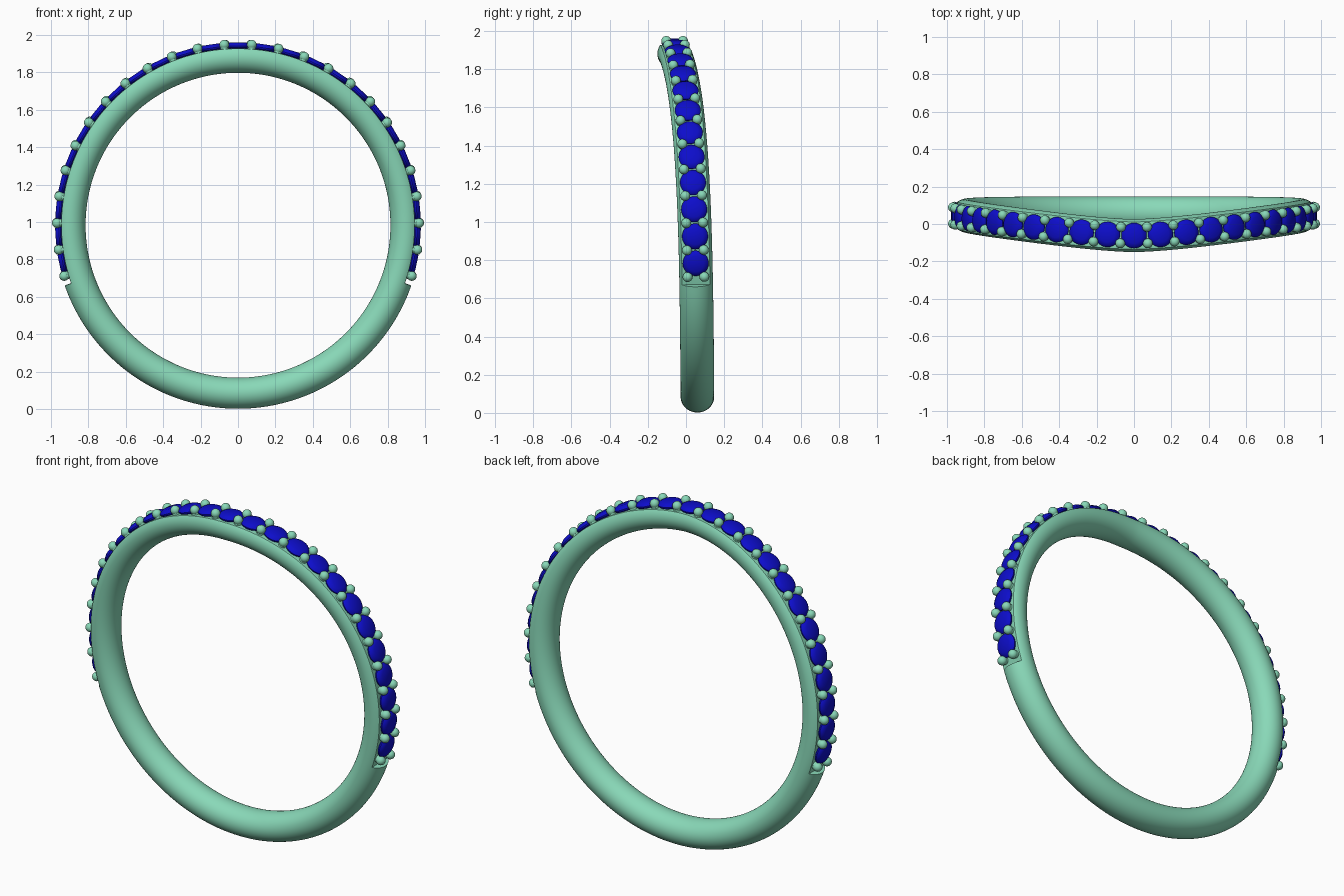
import bpy, bmesh
from math import sin, cos, pi, exp, radians, degrees
from mathutils import Vector, Matrix

if "Cube" in bpy.data.objects:
    bpy.data.objects.remove(bpy.data.objects["Cube"])

CZ, R = 0.983, 0.898          # ring centre height, tube centre radius
RAD, HALF_W = 0.083, 0.088    # tube half thickness and half width
SEAT = 0.945                  # radius of the flat stone channel
END = 109.2                   # channel end, degrees from the top
STEP = 8.5                    # stone spacing in degrees
SIDES = 64


def material(name, rgb):
    m = bpy.data.materials.new(name)
    m.diffuse_color = (*rgb, 1)
    m.use_nodes = True
    m.node_tree.nodes["Principled BSDF"].inputs["Base Color"].default_value = m.diffuse_color
    return m


metal = material("green_metal", (0.25, 0.69, 0.48))
blue = material("blue_stone", (0.004, 0.004, 0.6))


def path(deg, r):
    # circle whose top sweeps forward in a soft wave
    a = radians(deg)
    y = 0.06 - 0.122 * exp(-(abs(deg) / 55.3) ** 1.55)
    return Vector((r * sin(a), y, CZ + r * cos(a)))


def frame(deg, r):
    # local x along the ring, y across, z outward
    a = radians(deg)
    out = Vector((sin(a), 0, cos(a)))
    along = (path(deg + 0.5, r) - path(deg - 0.5, r)).normalized()
    across = out.cross(along)
    m = Matrix((along, across, out)).transposed().to_4x4()
    m.translation = path(deg, r)
    return m


def finish(bm, name, mat, angle):
    bmesh.ops.remove_doubles(bm, verts=bm.verts, dist=1e-5)
    bmesh.ops.recalc_face_normals(bm, faces=bm.faces)
    me = bpy.data.meshes.new(name)
    bm.to_mesh(me)
    bm.free()
    me.materials.append(mat)
    ob = bpy.data.objects.new(name, me)
    bpy.context.collection.objects.link(ob)
    bpy.ops.object.select_all(action='DESELECT')
    ob.select_set(True)
    bpy.context.view_layer.objects.active = ob
    bpy.ops.object.shade_smooth_by_angle(angle=radians(angle))
    return ob


def bridge(bm, a, b):
    n = len(a)
    for i in range(n):
        bm.faces.new((a[i], a[(i + 1) % n], b[(i + 1) % n], b[i]))


# Band: round tube, flattened on the outside along the stone channel
bm = bmesh.new()
N = 160
stations = [(-END + 2 * END * i / N, True) for i in range(N + 1)]
M = 72
for i in range(M + 1):
    d = END + (360 - 2 * END) * i / M
    stations.append((d if d <= 180 else d - 360, False))
rings = []
for deg, cut in stations:
    m = frame(deg, R)
    ring = []
    for i in range(SIDES):
        t = 2 * pi * i / SIDES
        h = RAD * cos(t)
        if cut:
            h = min(h, SEAT - R)
        ring.append(bm.verts.new(m @ Vector((0, HALF_W * sin(t), h))))
    rings.append(ring)
for i in range(len(rings)):
    bridge(bm, rings[i - 1], rings[i])
bmesh.ops.dissolve_degenerate(bm, dist=1e-5, edges=bm.edges)
finish(bm, "band", metal, 30)

# Stones: lathed round cut with a low crown and a table
bm = bmesh.new()
profile = [(0.03, -0.035), (0.066, -0.004), (0.068, 0.004), (0.06, 0.014), (0.042, 0.023)]
for k in range(-12, 13):
    m = frame(k * STEP, 0.954)
    loops = [[bm.verts.new(m @ Vector((r * cos(2 * pi * i / 24), r * sin(2 * pi * i / 24), z)))
              for i in range(24)] for r, z in profile]
    for a, b in zip(loops, loops[1:]):
        bridge(bm, a, b)
    bm.faces.new(loops[0])
    bm.faces.new(loops[-1])
finish(bm, "stones", blue, 35)

# Prongs: pairs of short posts with ball tips between the stones
bm = bmesh.new()
for k in range(-13, 13):
    m = frame((k + 0.5) * STEP, 0.968)
    for side in (-1, 1):
        tip = m @ Matrix.Translation((0, side * 0.044, 0))
        bmesh.ops.create_uvsphere(bm, u_segments=18, v_segments=12, radius=0.026, matrix=tip)
        bmesh.ops.create_cone(bm, cap_ends=True, segments=16, radius1=0.021, radius2=0.021,
                              depth=0.05, matrix=tip @ Matrix.Translation((0, 0, -0.025)))
finish(bm, "prongs", metal, 40)
